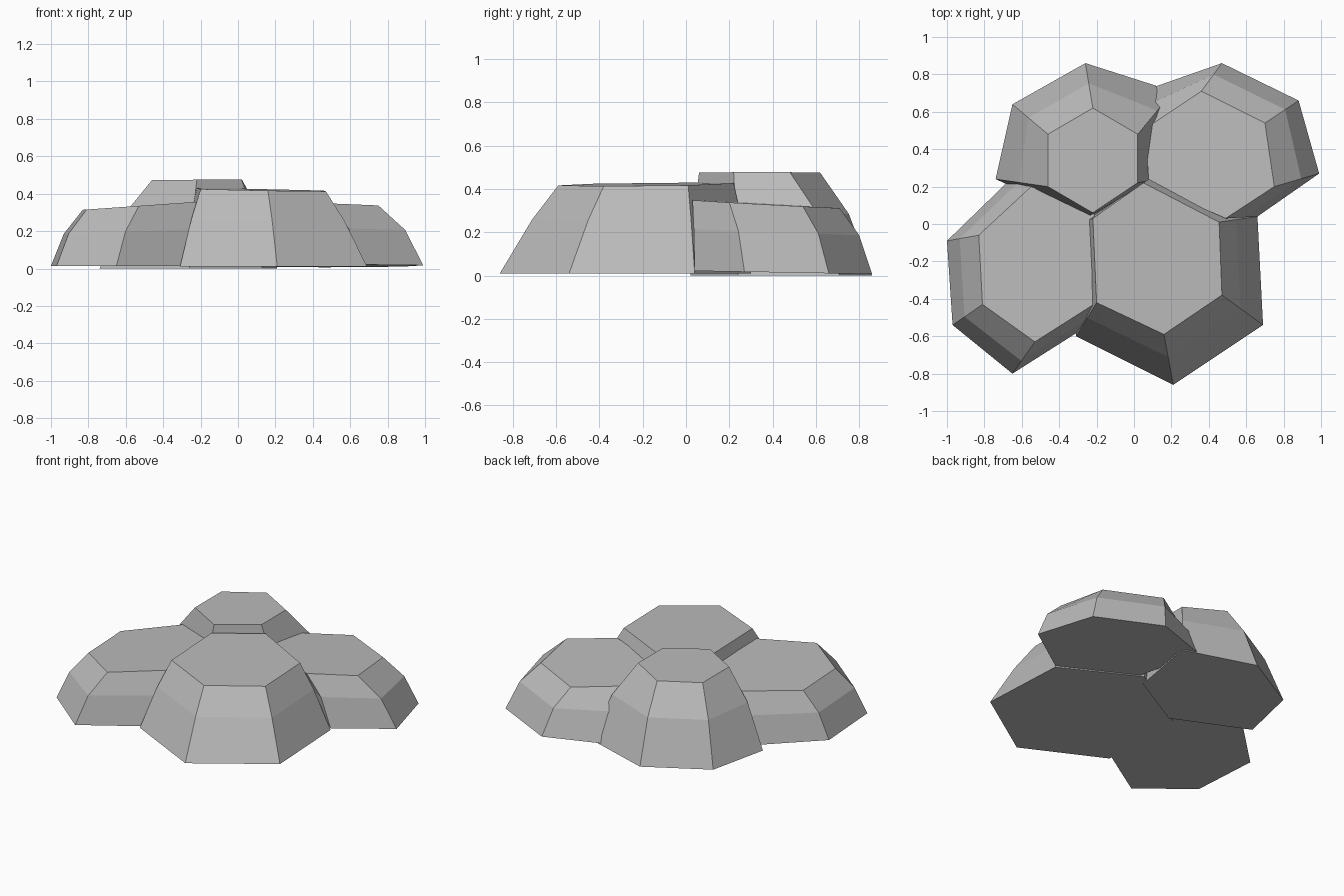
import bpy
import bmesh
from mathutils import Vector

cube = bpy.data.objects.get("Cube")
if cube:
    bpy.data.objects.remove(cube, do_unlink=True)

# Single stone colour
stone = bpy.data.materials.new("stone grey")
stone.use_nodes = True
grey = (0.5, 0.5, 0.5, 1)
stone.diffuse_color = grey
stone.node_tree.nodes["Principled BSDF"].inputs["Base Color"].default_value = grey


def make_rock(name, base, top, base_z, top_z, inset, rise):
    """Six-sided rock: base ring, bulging middle ring, tilted top ring.
    base_z and top_z are planes given as (height, slope in x, slope in y)."""
    def lift(p, plane):
        return Vector((p[0], p[1], plane[0] + plane[1] * p[0] + plane[2] * p[1]))

    low = [lift(p, base_z) for p in base]
    high = [lift(p, top_z) for p in top]
    middle = []
    for a, b in zip(low, high):
        m = a.lerp(b, inset)
        m.z = a.z + (b.z - a.z) * rise
        middle.append(m)

    bm = bmesh.new()
    rings = [[bm.verts.new(p) for p in ring] for ring in (low, middle, high)]
    count = len(base)
    for lower, upper in zip(rings, rings[1:]):
        for i in range(count):
            j = (i + 1) % count
            bm.faces.new((lower[i], lower[j], upper[j], upper[i]))
    bm.faces.new(rings[0][::-1])
    bm.faces.new(rings[-1])
    bmesh.ops.recalc_face_normals(bm, faces=bm.faces)

    mesh = bpy.data.meshes.new(name)
    bm.to_mesh(mesh)
    bm.free()
    mesh.materials.append(stone)
    rock = bpy.data.objects.new(name, mesh)
    bpy.context.collection.objects.link(rock)


# Large front rock
make_rock(
    "front_rock",
    [(.21, -.86), (.69, -.54), (.66, .04), (.17, .30), (-.31, 0), (-.31, -.6)],
    [(.16, -.59), (.47, -.38), (.455, .01), (.05, .22), (-.22, .03), (-.2, -.42)],
    (.01, 0, 0), (.425, -.018, .01), .55, .61)

# Tallest rock at the back
make_rock(
    "back_right_rock",
    [(-.26, .02), (.13, .24), (.21, .71), (-.26, .86), (-.65, .64), (-.74, .24)],
    [(-.22, .06), (.02, .22), (.02, .48), (-.22, .62), (-.46, .48), (-.46, .2)],
    (0, 0, 0), (.477, .01, 0), .45, .6)

# Low rock at the back
make_rock(
    "back_left_rock",
    [(.66, .04), (.99, .27), (.88, .66), (.47, .86), (.1, .73), (.2, .24)],
    [(.49, .03), (.75, .2), (.7, .54), (.36, .71), (.06, .51), (.08, .21)],
    (.022, 0, -.018), (.352, -.005, -.055), .4, .59)

# Low rock at the side
make_rock(
    "side_rock",
    [(-.65, -.8), (-.24, -.54), (-.26, 0), (-.66, .24), (-1, -.09), (-.97, -.54)],
    [(-.53, -.63), (-.2, -.42), (-.21, .05), (-.55, .2), (-.83, -.06), (-.81, -.43)],
    (.014, 0, 0), (.372, .07, 0), .4, .57)
